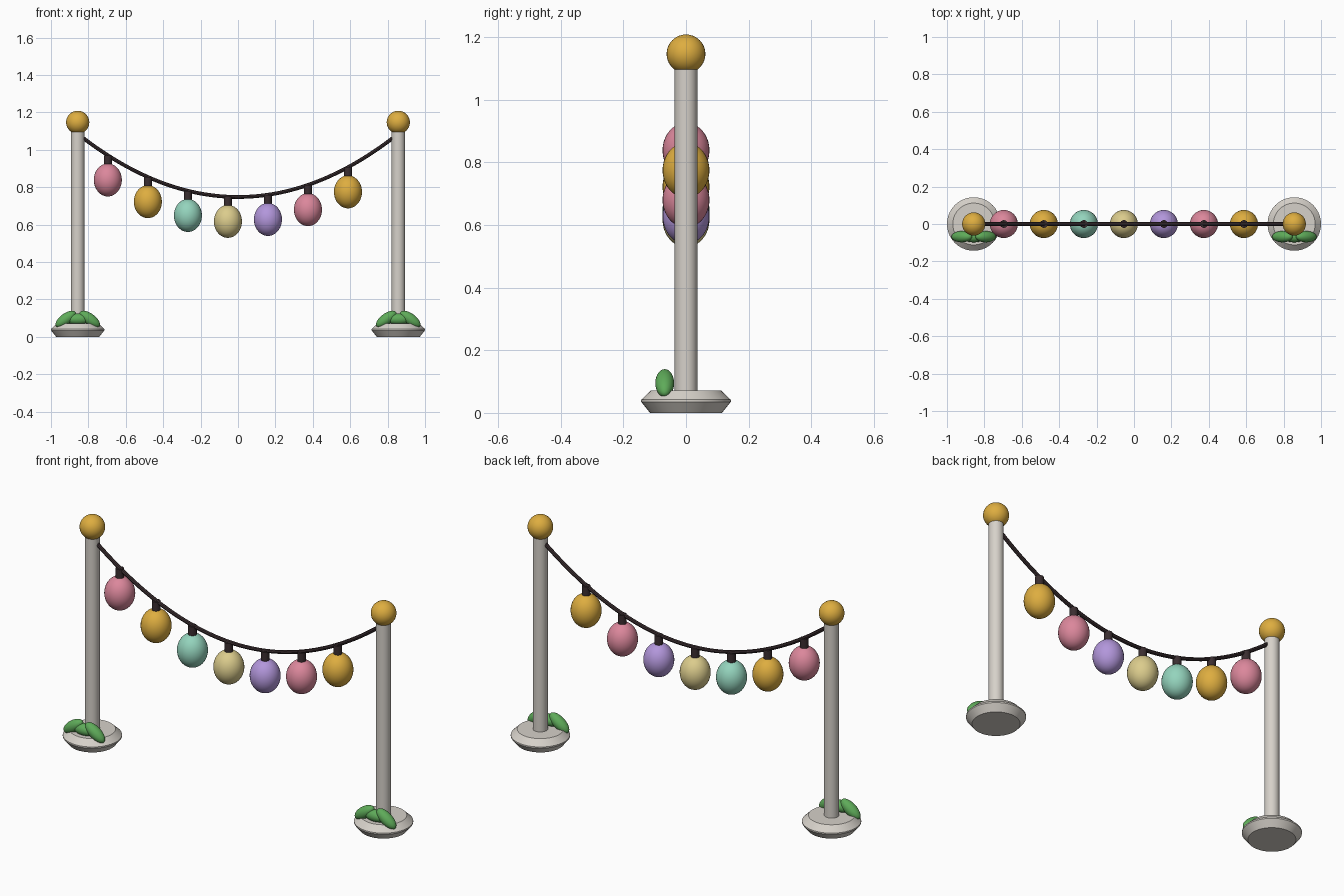
import bpy, bmesh, math
from mathutils import Matrix, Vector

if "Cube" in bpy.data.objects:
    bpy.data.objects.remove(bpy.data.objects["Cube"], do_unlink=True)


def material(name, rgb):
    """Flat material from display values, stored as linear."""
    lin = [c / 12.92 if c <= 0.04045 else ((c + 0.055) / 1.055) ** 2.4 for c in rgb]
    mat = bpy.data.materials.new(name)
    mat.use_nodes = True
    mat.diffuse_color = (*lin, 1)
    mat.node_tree.nodes["Principled BSDF"].inputs["Base Color"].default_value = (*lin, 1)
    return mat


STONE = material("pale stone", (0.84, 0.82, 0.79))
GOLD = material("gold", (0.87, 0.68, 0.25))
PINK = material("pink", (0.86, 0.53, 0.61))
MINT = material("mint", (0.58, 0.83, 0.74))
CREAM = material("cream", (0.86, 0.80, 0.55))
LILAC = material("lilac", (0.70, 0.59, 0.86))
LEAF = material("leaf green", (0.37, 0.67, 0.35))
DARK = material("dark cord", (0.23, 0.18, 0.19))


def finish(obj, mat):
    obj.data.materials.append(mat)
    bpy.ops.object.select_all(action='DESELECT')
    obj.select_set(True)
    bpy.context.view_layer.objects.active = obj
    bpy.ops.object.shade_smooth_by_angle(angle=math.radians(25))
    return obj


def ellipsoid(name, loc, radii, mat, tilt=0):
    bm = bmesh.new()
    bmesh.ops.create_uvsphere(bm, u_segments=32, v_segments=20, radius=1)
    shape = Matrix.Rotation(tilt, 4, 'Y') @ Matrix.Diagonal((*radii, 1))
    bmesh.ops.transform(bm, matrix=shape, verts=bm.verts)
    mesh = bpy.data.meshes.new(name)
    bm.to_mesh(mesh)
    bm.free()
    obj = bpy.data.objects.new(name, mesh)
    obj.location = loc
    bpy.context.collection.objects.link(obj)
    return finish(obj, mat)


def lathe(name, loc, profile, mat, sides=40):
    """Turn (radius, height) rings into a capped solid."""
    bm = bmesh.new()
    rings = []
    for r, z in profile:
        angles = [math.tau * i / sides for i in range(sides)]
        rings.append([bm.verts.new((r * math.cos(a), r * math.sin(a), z)) for a in angles])
    for low, high in zip(rings, rings[1:]):
        for i in range(sides):
            j = (i + 1) % sides
            bm.faces.new((low[i], low[j], high[j], high[i]))
    bm.faces.new(rings[0][::-1])
    bm.faces.new(rings[-1])
    mesh = bpy.data.meshes.new(name)
    bm.to_mesh(mesh)
    bm.free()
    obj = bpy.data.objects.new(name, mesh)
    obj.location = loc
    bpy.context.collection.objects.link(obj)
    return finish(obj, mat)


POST_X = 0.857


def cord_height(x):
    return 0.748 + 0.46 * x * x


# Posts with bases, ball tops and leaves
for side, x in (("right", -POST_X), ("left", POST_X)):
    lathe(side + "_base", (x, 0, 0),
          [(0.115, 0), (0.143, 0.035), (0.143, 0.042), (0.112, 0.072)], STONE)
    lathe(side + "_post", (x, 0, 0), [(0.036, 0.06), (0.036, 1.11)], STONE)
    ellipsoid(side + "_ball_top", (x, 0, 1.147), (0.062,) * 3, GOLD)
    for part, k in (("outer_leaf", -1), ("middle_leaf", 0), ("inner_leaf", 1)):
        ellipsoid(f"{side}_{part}", (x + 0.064 * k, -0.068, 0.095),
                  (0.064, 0.03, 0.03), LEAF, tilt=math.radians(36) * k)

# Sagging cord
curve = bpy.data.curves.new("cord", 'CURVE')
curve.dimensions = '3D'
curve.bevel_depth = 0.01
curve.bevel_resolution = 2
curve.use_fill_caps = True
spline = curve.splines.new('POLY')
steps = 48
spline.points.add(steps)
for i, point in enumerate(spline.points):
    x = 0.835 * (2 * i / steps - 1)
    point.co = (x, 0, cord_height(x), 1)
cord = bpy.data.objects.new("cord", curve)
bpy.context.collection.objects.link(cord)
bpy.ops.object.select_all(action='DESELECT')
cord.select_set(True)
bpy.context.view_layer.objects.active = cord
bpy.ops.object.convert(target='MESH')
finish(bpy.context.view_layer.objects.active, DARK)

# Hanging lanterns with sockets
for i, mat in enumerate((PINK, GOLD, MINT, CREAM, LILAC, PINK, GOLD)):
    x = -0.696 + 0.214 * i
    z = cord_height(x)
    lathe(f"socket_{i + 1}", (x, 0, z), [(0.021, -0.06), (0.021, 0.0)], DARK, sides=16)
    ellipsoid(f"lantern_{i + 1}", (x, 0, z - 0.132), (0.075, 0.075, 0.088), mat)
